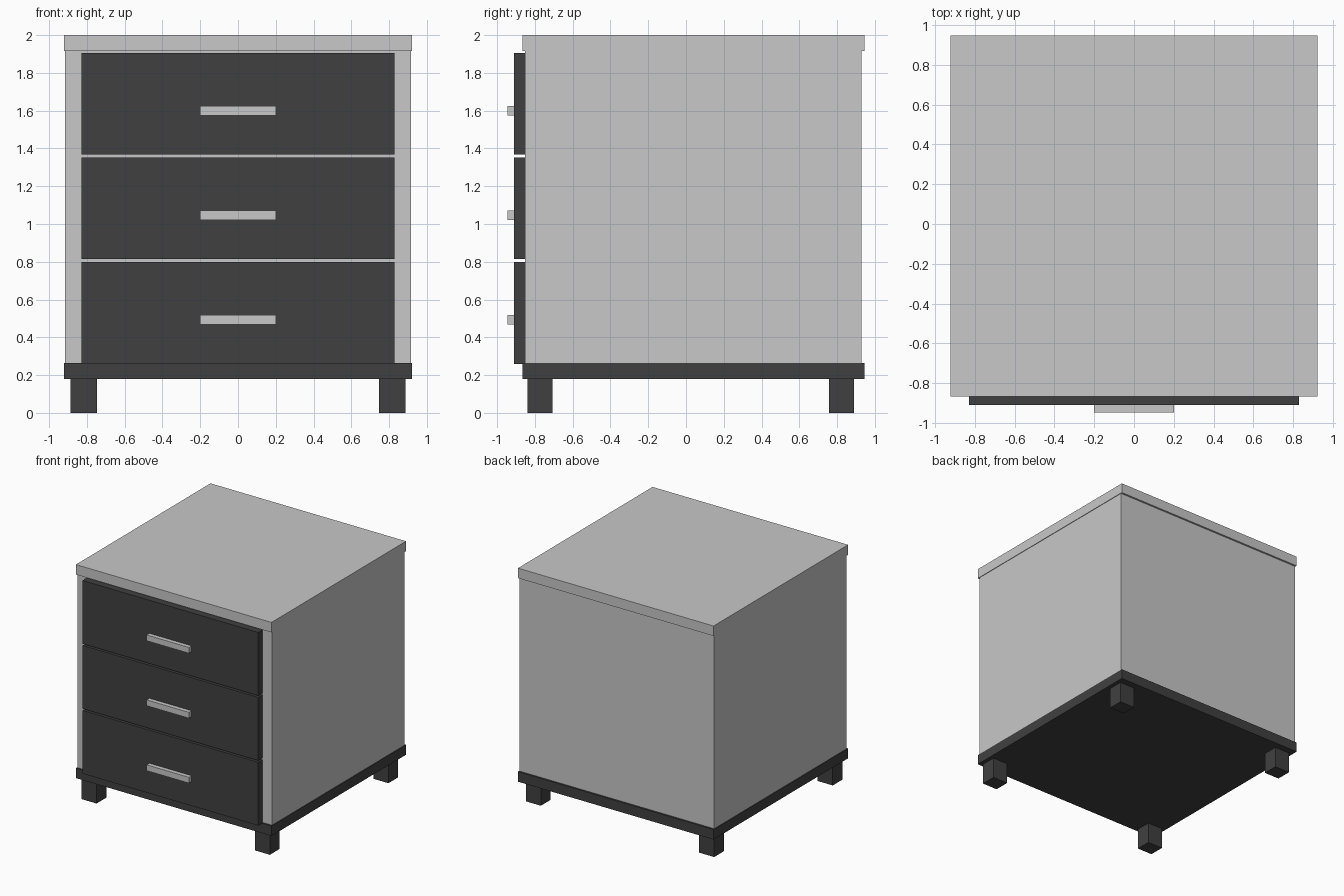
import bpy
import bmesh

if "Cube" in bpy.data.objects:
    bpy.data.objects.remove(bpy.data.objects["Cube"])


def material(name, v):
    m = bpy.data.materials.new(name)
    m.diffuse_color = (v, v, v, 1)
    m.use_nodes = True
    m.node_tree.nodes["Principled BSDF"].inputs["Base Color"].default_value = m.diffuse_color
    return m


light = material("light grey", 0.58)
dark = material("dark grey", 0.051)


def box(name, x, y, z, mat):
    """Box from (min, max) ranges on each axis."""
    bm = bmesh.new()
    bmesh.ops.create_cube(bm, size=1)
    for v in bm.verts:
        v.co = [r[0] + (c + 0.5) * (r[1] - r[0]) for c, r in zip(v.co, (x, y, z))]
    mesh = bpy.data.meshes.new(name)
    bm.to_mesh(mesh)
    bm.free()
    mesh.materials.append(mat)
    ob = bpy.data.objects.new(name, mesh)
    bpy.context.collection.objects.link(ob)
    return ob


# Carcass with overhanging top and base plates
box("cabinet_body", (-0.917, 0.917), (-0.852, 0.93), (0.265, 1.915), light)
box("top_board", (-0.922, 0.922), (-0.866, 0.946), (1.915, 2.0), light)
box("base_board", (-0.922, 0.922), (-0.866, 0.946), (0.18, 0.265), dark)

# Drawer fronts, each with a bar handle
for i, name in enumerate(("bottom", "middle", "top")):
    z = 0.26 + i * 0.5535
    box(name + "_drawer", (-0.828, 0.828), (-0.91, -0.852), (z, z + 0.539), dark)
    box(name + "_handle", (-0.2, 0.2), (-0.946, -0.91), (z + 0.207, z + 0.257), light)

# Four square legs
for side, x in (("left", (-0.888, -0.746)), ("right", (0.746, 0.888))):
    for end, y in (("front", (-0.839, -0.708)), ("back", (0.758, 0.889))):
        box(f"{end}_{side}_leg", x, y, (0, 0.18), dark)
